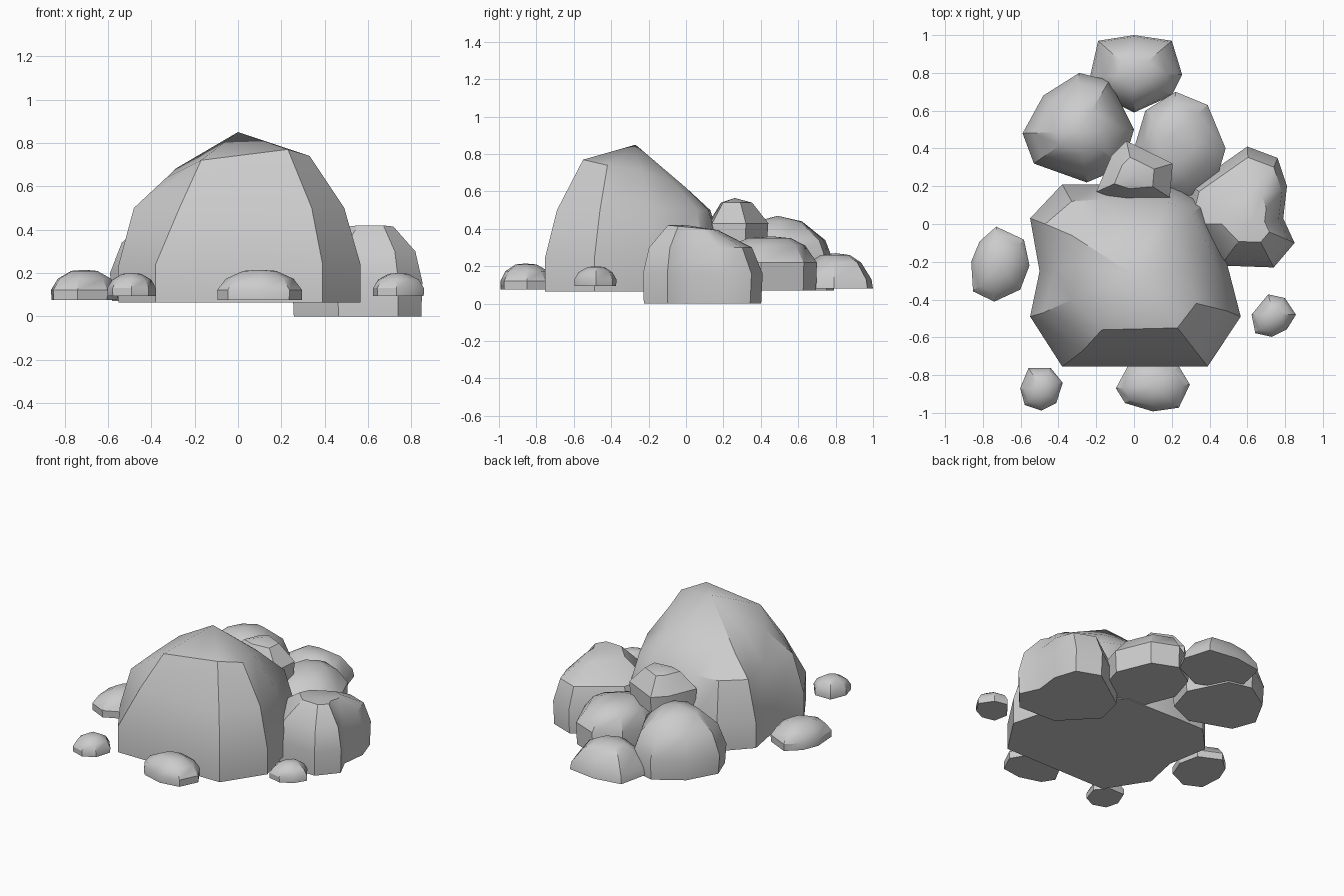
import bpy, bmesh, math

if "Cube" in bpy.data.objects:
    bpy.data.objects.remove(bpy.data.objects["Cube"])

def loft(name, rings, apex=None):
    """Skin stacked rings of 3D points, flat base, top closed by an apex or cap."""
    bm = bmesh.new()
    vs = [[bm.verts.new(p) for p in r] for r in rings]
    n = len(vs[0])
    bm.faces.new(vs[0][::-1])
    for a, b in zip(vs, vs[1:]):
        for i in range(n):
            j = (i + 1) % n
            bm.faces.new((a[i], a[j], b[j], b[i]))
    if apex:
        t = bm.verts.new(apex)
        for i in range(n):
            bm.faces.new((vs[-1][i], vs[-1][(i + 1) % n], t))
    else:
        bm.faces.new(vs[-1])
    bmesh.ops.recalc_face_normals(bm, faces=bm.faces)
    me = bpy.data.meshes.new(name)
    bm.to_mesh(me)
    bm.free()
    ob = bpy.data.objects.new(name, me)
    bpy.context.collection.objects.link(ob)
    bpy.ops.object.select_all(action='DESELECT')
    ob.select_set(True)
    bpy.context.view_layer.objects.active = ob
    bpy.ops.object.shade_smooth_by_angle(angle=math.radians(32))
    return ob

def rock(name, outline, levels, apex, slope=0.0):
    """Rock from its plan outline shrunk toward the apex at each (z, scale)."""
    ax, ay, az = apex
    rings = []
    for k, (z, s) in enumerate(levels):
        ring = []
        for x, y in outline:
            px, py = ax + (x - ax) * s, ay + (y - ay) * s
            ring.append((px, py, z + (slope * (py - ay) if k == len(levels) - 1 else 0)))
        rings.append(ring)
    return loft(name, rings, apex)

# main boulder
base = [(.39, -.755), (.565, -.49), (.49, -.2), (.37, .1), (.2, .2), (-.2, .21),
        (-.38, .21), (-.55, .03), (-.50, -.25), (-.55, -.49), (-.38, -.755)]
mid = [(.34, -.69), (.49, -.46), (.43, -.2), (.31, .06), (.17, .12), (-.17, .13),
       (-.33, .12), (-.47, 0), (-.42, -.24), (-.48, -.47), (-.27, -.67)]
top = [(.23, -.55, .77), (.33, -.42, .74), (.29, -.24, .71), (.2, -.07, .65),
       (.12, 0, .62), (-.1, 0, .62), (-.2, -.04, .61), (-.33, -.06, .62),
       (-.29, -.22, .68), (-.33, -.4, .64), (-.17, -.56, .72)]
loft("main_boulder", [[(x, y, .065) for x, y in base], [(x, y, .24) for x, y in base],
                      [(x, y, .5) for x, y in mid], top], (0, -.27, .85))

# side boulder, standing on the ground
rock("right_boulder", [(.46, -.22), (.74, -.23), (.85, -.1), (.79, .03), (.81, .2),
                       (.76, .35), (.6, .41), (.3, .2), (.25, 0)],
     [(0, .98), (.16, 1), (.3, .86), (.41, .42)], (.62, 0, .42), -.1)

# cluster behind
rock("back_right_boulder", [(.06, .6), (.0, .4), (.1, .15), (.3, .15), (.45, .28),
                            (.485, .4), (.39, .63), (.22, .7)],
     [(.07, .98), (.22, 1), (.31, .74), (.35, .42)], (.2, .46, .36))
rock("back_left_boulder", [(-.59, .48), (-.53, .32), (-.25, .22), (-.06, .3), (0, .5),
                           (-.13, .76), (-.29, .8), (-.48, .68)],
     [(.07, .97), (.2, 1), (.34, .82), (.44, .42)], (-.29, .49, .47))
rock("rear_boulder", [(-.235, .77), (-.18, .68), (0, .59), (.2, .68), (.255, .79),
                      (.2, .97), (0, 1), (-.19, .97)],
     [(.08, 1), (.13, .96), (.22, .68), (.26, .38)], (0, .8, .27))
rock("upper_boulder", [(-.2, .17), (-.05, .12), (.19, .14), (.205, .32), (-.04, .44),
                       (-.12, .36)],
     [(.32, .96), (.43, 1), (.54, .52)], (0, .26, .565))

# loose stones
dome = [(.0, .97), (.045, .98), (.095, .78), (.13, .38)]
def stone(name, outline, z0, h, apex):
    rock(name, outline, [(z0 + z * h / .135, s) for z, s in dome], (*apex, z0 + h))

stone("left_stone", [(-.865, -.2), (-.855, -.36), (-.74, -.415), (-.6, -.35), (-.55, -.22),
                     (-.58, -.08), (-.73, -.01), (-.82, -.09)], .075, .14, (-.71, -.21))
stone("front_stone", [(-.1, -.87), (-.05, -.95), (.1, -.995), (.24, -.975), (.3, -.85),
                      (.24, -.75), (.1, -.7), (-.03, -.74)], .075, .14, (.1, -.86))
stone("front_left_stone", [(-.605, -.87), (-.58, -.96), (-.49, -.99), (-.41, -.95),
                           (-.375, -.84), (-.44, -.76), (-.56, -.76)], .095, .105, (-.49, -.87))
stone("right_stone", [(.62, -.48), (.64, -.58), (.73, -.6), (.81, -.56), (.86, -.48),
                      (.8, -.39), (.71, -.37)], .095, .105, (.74, -.48))
